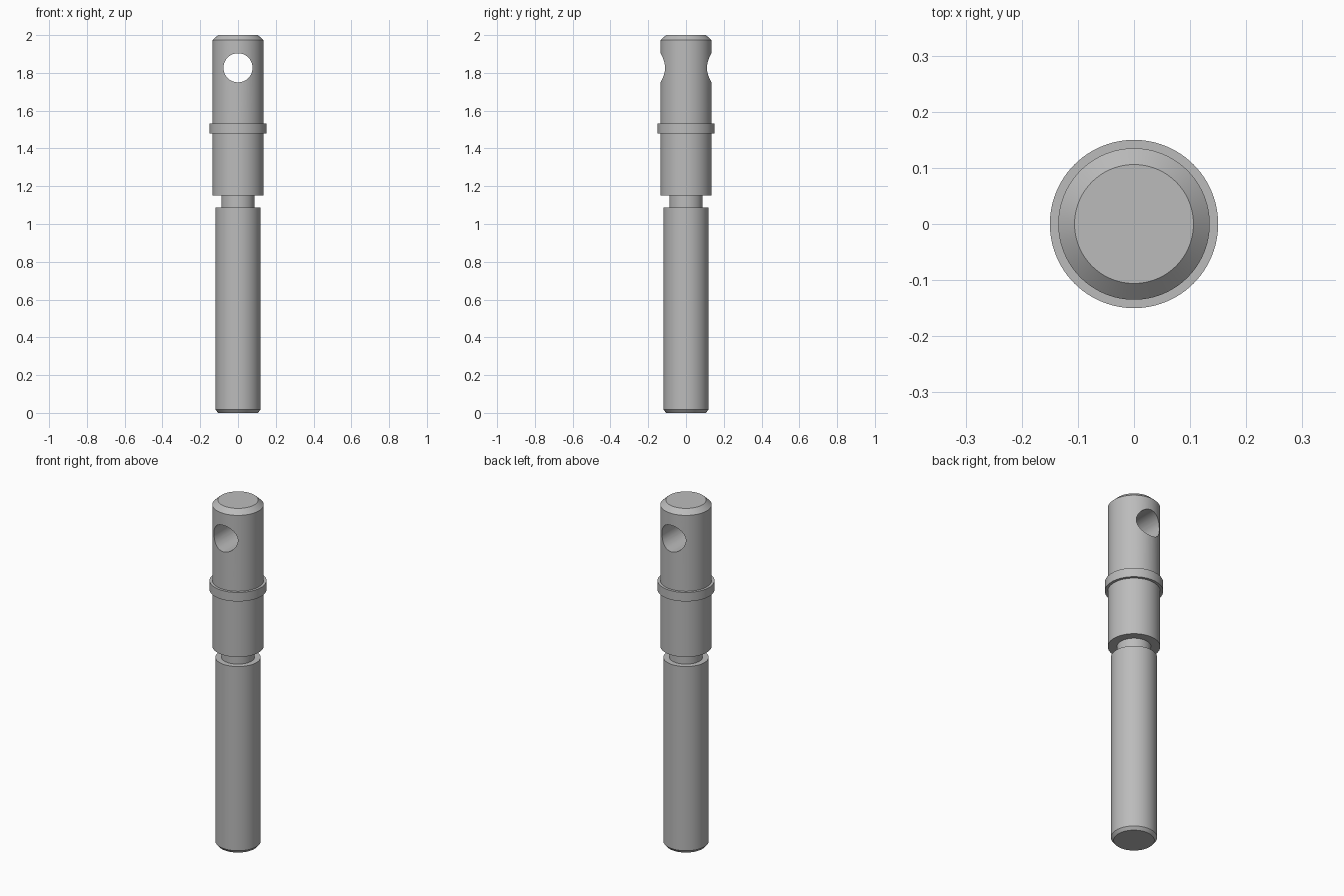
import bpy, bmesh, math
from mathutils import Matrix

cube = bpy.data.objects.get("Cube")
if cube:
    bpy.data.objects.remove(cube, do_unlink=True)

SEGMENTS = 96

steel = bpy.data.materials.new("grey steel")
steel.use_nodes = True
GREY = (0.5, 0.5, 0.5, 1)
steel.diffuse_color = GREY
steel.node_tree.nodes["Principled BSDF"].inputs["Base Color"].default_value = GREY


def make_object(name, bm):
    bmesh.ops.recalc_face_normals(bm, faces=bm.faces)
    mesh = bpy.data.meshes.new(name)
    bm.to_mesh(mesh)
    bm.free()
    mesh.materials.append(steel)
    obj = bpy.data.objects.new(name, mesh)
    bpy.context.collection.objects.link(obj)
    return obj


def turned(name, profile):
    """Closed solid of revolution from (radius, height) steps, with flat caps."""
    bm = bmesh.new()
    rings = []
    for r, z in profile:
        ring = bmesh.ops.create_circle(bm, segments=SEGMENTS, radius=r,
                                       matrix=Matrix.Translation((0, 0, z)))
        rings.append(ring["verts"])
    for low, high in zip(rings, rings[1:]):
        for i in range(SEGMENTS):
            j = (i + 1) % SEGMENTS
            bm.faces.new((low[i], low[j], high[j], high[i]))
    bm.faces.new(rings[0])
    bm.faces.new(rings[-1])
    return make_object(name, bm)


# Stepped pin: chamfered shank, neck groove, head with collar, chamfered top
pin = turned("pin", [
    (0.105, 0), (0.119, 0.017), (0.119, 1.087),
    (0.088, 1.087), (0.088, 1.15),
    (0.135, 1.15), (0.135, 1.48),
    (0.15, 1.48), (0.15, 1.532),
    (0.135, 1.532), (0.135, 1.973), (0.106, 2),
])

# Cross hole through the head, front to back
bm = bmesh.new()
bmesh.ops.create_cone(bm, cap_ends=True, segments=64, radius1=0.077, radius2=0.077, depth=0.6,
                      matrix=Matrix.Translation((0, 0, 1.827)) @ Matrix.Rotation(math.pi / 2, 4, "X"))
cutter = make_object("hole_cutter", bm)
cutter.hide_render = True

cut = pin.modifiers.new("cross hole", "BOOLEAN")
cut.operation = "DIFFERENCE"
cut.solver = "EXACT"
cut.object = cutter

bpy.ops.object.select_all(action="DESELECT")
bpy.context.view_layer.objects.active = pin
pin.select_set(True)
bpy.ops.object.modifier_apply(modifier=cut.name)
bpy.data.objects.remove(cutter, do_unlink=True)
bpy.ops.object.shade_smooth_by_angle(angle=math.radians(25))
